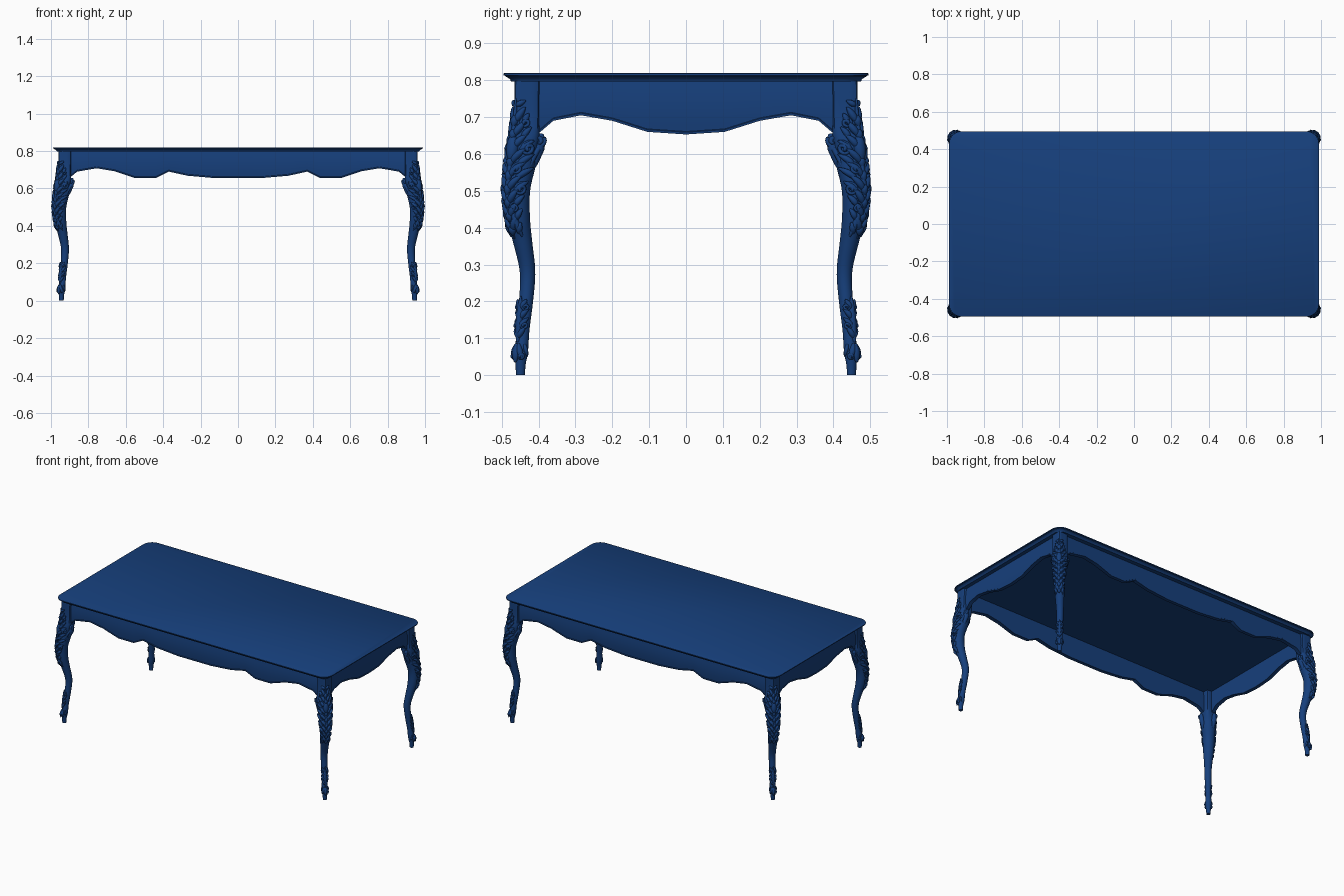
import bpy, bmesh, math
from mathutils import Vector

if "Cube" in bpy.data.objects:
    bpy.data.objects.remove(bpy.data.objects["Cube"])

blue = bpy.data.materials.new("blue_lacquer")
blue.diffuse_color = (0.008, 0.05, 0.2, 1)
blue.use_nodes = True
blue.node_tree.nodes["Principled BSDF"].inputs["Base Color"].default_value = blue.diffuse_color


def finish(obj, mirror=(False, False), angle=35):
    """Material, mirrored copies and smooth shading."""
    obj.data.materials.append(blue)
    bpy.ops.object.select_all(action='DESELECT')
    obj.select_set(True)
    bpy.context.view_layer.objects.active = obj
    if obj.type == 'CURVE':
        bpy.ops.object.convert(target='MESH')
        obj = bpy.context.object
    bpy.ops.object.shade_smooth_by_angle(angle=math.radians(angle))
    if any(mirror):
        mod = obj.modifiers.new("mirror", 'MIRROR')
        mod.use_axis = (mirror[0], mirror[1], False)
        mod.use_mirror_merge = False


def loft(name, rings, **kw):
    """Skin closed rings of equal length and cap both ends."""
    bm = bmesh.new()
    vs = [[bm.verts.new(p) for p in ring] for ring in rings]
    n = len(vs[0])
    for a, b in zip(vs, vs[1:]):
        for i in range(n):
            bm.faces.new((a[i], a[(i + 1) % n], b[(i + 1) % n], b[i]))
    bm.faces.new(vs[0])
    bm.faces.new(vs[-1])
    bmesh.ops.recalc_face_normals(bm, faces=bm.faces)
    mesh = bpy.data.meshes.new(name)
    bm.to_mesh(mesh)
    bm.free()
    obj = bpy.data.objects.new(name, mesh)
    bpy.context.collection.objects.link(obj)
    finish(obj, **kw)


def interp(table, x, smooth=True):
    """Value(s) of a table sorted by its first column."""
    i = max(k for k in range(len(table) - 1) if k == 0 or table[k][0] <= x)
    p0, p1, p2, p3 = (table[min(max(i + k, 0), len(table) - 1)] for k in (-1, 0, 1, 2))
    h = p2[0] - p1[0]
    t = min(max((x - p1[0]) / h, 0), 1)
    out = []
    for c in range(1, len(p1)):
        if not smooth:
            out.append(p1[c] + (p2[c] - p1[c]) * t)
            continue
        m1 = (p2[c] - p0[c]) / (p2[0] - p0[0]) * h
        m2 = (p3[c] - p1[c]) / (p3[0] - p1[0]) * h
        out.append((2*t**3 - 3*t*t + 1) * p1[c] + (t**3 - 2*t*t + t) * m1
                   + (3*t*t - 2*t**3) * p2[c] + (t**3 - t*t) * m2)
    return out


# Table top: moulded edge swept round a rounded rectangle
def rounded_rect(hx, hy, r, z, steps=8):
    pts = []
    for k, (sx, sy) in enumerate([(1, 1), (-1, 1), (-1, -1), (1, -1)]):
        for s in range(steps + 1):
            a = math.pi / 2 * (k + s / steps)
            pts.append((sx * (hx - r) + r * math.cos(a), sy * (hy - r) + r * math.sin(a), z))
    return pts


edge = [(.035, .797), (.02, .797), (.018, .802), (.012, .807), (.006, .810),
        (.005, .812), (0, .813), (0, .818), (.003, .82)]
loft("table_top", [rounded_rect(.988 - d, .495 - d, .065 - d, z) for d, z in edge])

# Aprons: scalloped lower edge, slightly bowed face
end_scallop = [(0, .653), (.105, .66), (.2, .69), (.285, .705), (.36, .69), (.395, .66), (.43, .65)]
front_scallop = [(0, .655), (.12, .655), (.27, .668), (.37, .69), (.44, .655), (.55, .655),
                 (.66, .692), (.755, .708), (.86, .69), (.89, .665), (.925, .65)]


def apron(name, scallop, depth, along_x):
    half = [p[0] for p in scallop]
    rings = []
    for a in sorted([-h for h in half[1:]] + half):
        low = interp(scallop, abs(a), False)[0]
        ring = []
        for k in range(9):
            z = .8 + (low + .008 - .8) * k / 8
            ring.append((depth + .006 * math.sin(math.pi * (.8 - z) / .15), z))
        d = ring[-1][0]
        ring += [(d + .003, low + .006), (d + .002, low), (depth - .018, low), (depth - .018, .8)]
        rings.append([(a, -d, z) if along_x else (-d, a, z) for d, z in ring])
    loft(name, rings, mirror=(not along_x, along_x))


apron("front_and_back_aprons", front_scallop, .448, True)
apron("end_aprons", end_scallop, .943, False)

# Cabriole leg: height, centre offset along the diagonal, radius
leg = [(0, .449, .012), (.03, .449, .014), (.06, .447, .018), (.12, .442, .017), (.2, .434, .019),
       (.28, .430, .021), (.36, .443, .026), (.42, .454, .031), (.5, .458, .035),
       (.58, .446, .041), (.64, .437, .040), (.7, .433, .034), (.8, .431, .034)]


def on_leg(theta, z, lift=0):
    """Point on the leg surface; theta in degrees from the outward diagonal."""
    c, r = interp(leg, z)
    n = 2 + 5 * min(max((z - .62) / .08, 0), 1)
    a = math.radians(45 + theta)
    ca, sa = math.cos(a), math.sin(a)
    rho = r / (abs(ca)**n + abs(sa)**n)**(1 / n) + lift
    return Vector((.495 + c + rho * ca, c + rho * sa, z))


loft("legs", [[on_leg(360 * i / 32, .8 * k / 50) for i in range(32)] for k in range(51)],
     mirror=(True, True))

# Carving: tapered tubes laid over the leg surface
carving = bpy.data.curves.new("leg_carving", 'CURVE')
carving.dimensions = '3D'
carving.bevel_depth = 1
carving.bevel_resolution = 2
carving.use_fill_caps = True


def tube(points, radii):
    sp = carving.splines.new('POLY')
    sp.points.add(len(points) - 1)
    for p, co, r in zip(sp.points, points, radii):
        p.co = (*co, 1)
        p.radius = r


def leaf(t0, z0, t1, z1, width, curl=.006):
    """Pointed leaf from root to a tip that curls off the surface, on both sides."""
    for s in ((1, -1) if t0 or t1 else (1,)):
        pts, rad = [], []
        for k in range(9):
            f = k / 8
            pts.append(on_leg(s * (t0 + (t1 - t0) * f**1.5), z0 + (z1 - z0) * f, curl * f * f))
            rad.append(width * (.12 + .88 * math.sin(math.pi * min(f * .9 + .08, 1))**.8))
        tube(pts, rad)


def volute(theta, z, size, width, turns=1.5):
    for s in (1, -1):
        pts, rad = [], []
        for k in range(19):
            f = k / 18
            a = 2 * math.pi * turns * f + 1.2
            q = size * (1 - .85 * f)
            r = interp(leg, z)[1]
            pts.append(on_leg(s * (theta + math.degrees(q * math.cos(a) / r)),
                              z + q * math.sin(a), .002 + .004 * f))
            rad.append(width * (.55 + .45 * f))
        tube(pts, rad)


# Knee: rib, fanned leaves, volutes and a cabochon
leaf(0, .75, 0, .37, .008, .002)
for k in range(9):
    z = .705 - .037 * k
    wide = 1 - abs(k - 4) / 9
    leaf(4, z - .02, 48 * wide + 12, z + .022, .010, .004)
    leaf(35, z - .025, 98 * wide, z + .005, .009, .004)
    leaf(0, z, 0, z - .03, .011, .005)
leaf(0, .65, 0, .58, .018, .003)
for args in [(42, .685, .014, .006), (62, .615, .02, .007), (32, .56, .016, .006),
             (60, .505, .018, .006), (30, .455, .014, .005)]:
    volute(*args)
leaf(20, .45, 50, .375, .009, .001)
leaf(5, .73, 40, .745, .008, .003)

# Ears joining the knee to the aprons
for flip in (False, True):
    def ear(a, d, z):
        return (.495 + a, d, z) if flip else (.495 + d, a, z)
    spiral, rad = [], []
    for k in range(19):
        f = k / 18
        a, q = math.pi * (3 * f + .8), .016 * (1 - .85 * f)
        spiral.append(ear(.399 + q * math.cos(a), .455 + .006 * f, .635 + q * math.sin(a)))
        rad.append(.0065)
    tube(spiral, rad)
    tube([ear(.392, .447, .655), ear(.394, .448, .64), ear(.4, .449, .615), ear(.413, .452, .58),
          ear(.428, .458, .54)], [.006, .014, .017, .014, .005])
    tube([ear(.40, .462, .615), ear(.415, .468, .59), ear(.432, .478, .55)], [.007, .009, .003])

# Ankle leaves and foot scroll
leaf(0, .09, 0, .215, .010, .003)
for z, t in [(.10, 60), (.125, 75), (.15, 70), (.175, 50)]:
    leaf(5, z, t, z + .03, .008, .004)
volute(45, .185, .010, .005)
volute(50, .135, .010, .005)
volute(45, .052, .009, .006)
leaf(0, .085, 0, .035, .011, .007)
leaf(15, .085, 60, .042, .009, .005)
leaf(70, .085, 110, .05, .006, .002)

obj = bpy.data.objects.new("leg_carving", carving)
bpy.context.collection.objects.link(obj)
finish(obj, mirror=(True, True), angle=60)
